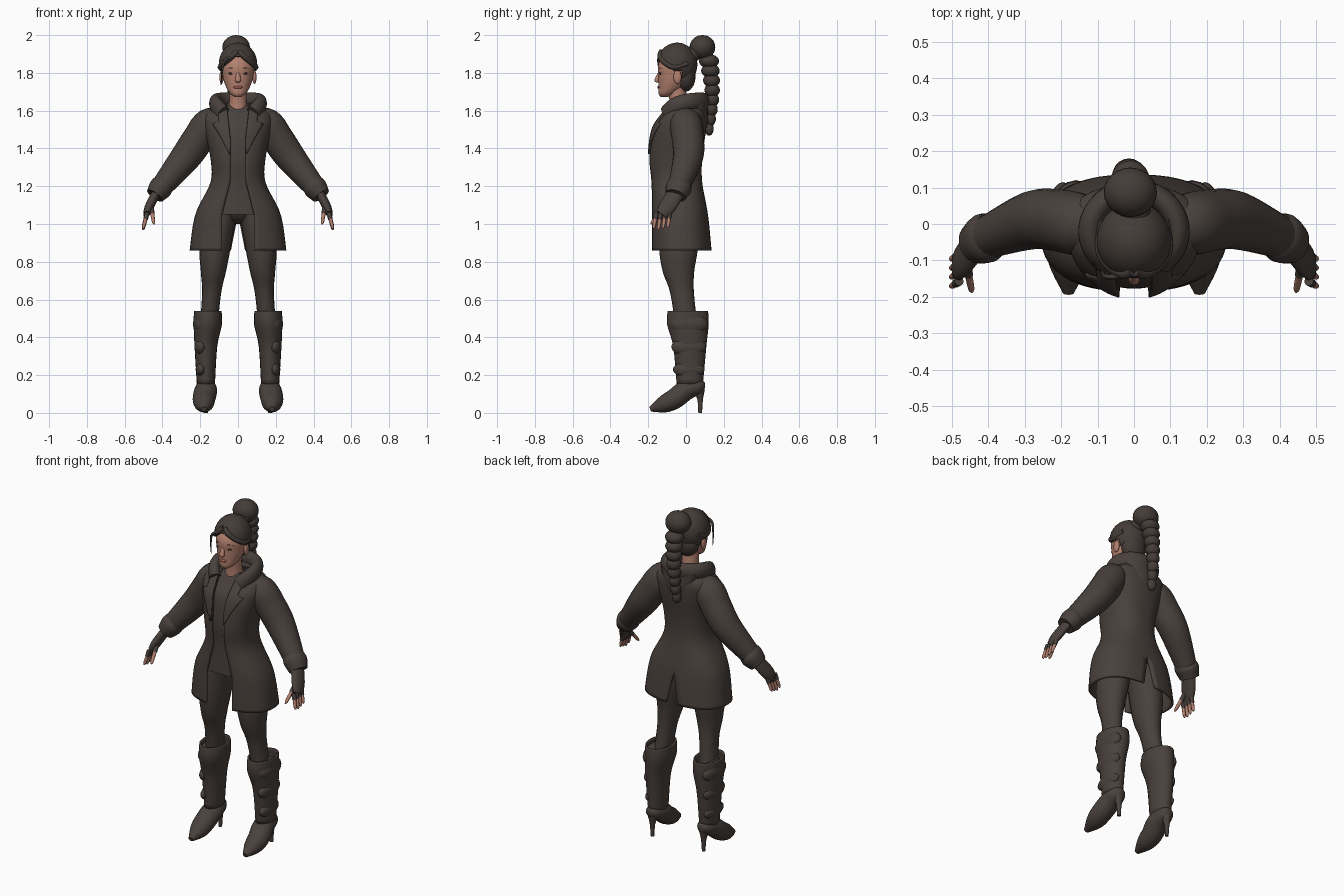
import bpy, bmesh
from math import sin, cos, asin, pi, tau
from mathutils import Vector, Matrix

start = bpy.data.objects.get("Cube")
if start:
    bpy.data.objects.remove(start, do_unlink=True)

UP, BACK = Vector((0, 0, 1)), Vector((0, 1, 0))


def material(name, *rgb):
    mat = bpy.data.materials.new(name)
    mat.use_nodes = True
    mat.diffuse_color = (*rgb, 1)
    mat.node_tree.nodes["Principled BSDF"].inputs["Base Color"].default_value = (*rgb, 1)
    return mat


CLOTH = material("dark brown cloth", .066, .052, .045)
HAIR = material("dark brown hair", .058, .045, .039)
SKIN = material("skin", .46, .22, .16)
LIPS = material("lips", .33, .11, .09)
EYE = material("dark eyes", .05, .03, .025)


def finish(name, bm, mat, mirror=False, thick=0):
    """Turns a bmesh into a smooth object with optional mirror and thickness."""
    bmesh.ops.recalc_face_normals(bm, faces=bm.faces[:])
    mesh = bpy.data.meshes.new(name)
    bm.to_mesh(mesh)
    bm.free()
    mesh.materials.append(mat)
    ob = bpy.data.objects.new(name, mesh)
    bpy.context.collection.objects.link(ob)
    bpy.ops.object.select_all(action='DESELECT')
    ob.select_set(True)
    bpy.context.view_layer.objects.active = ob
    bpy.ops.object.shade_smooth_by_angle(angle=.9)
    if mirror:
        ob.modifiers.new("mirror", 'MIRROR').merge_threshold = .002
    if thick:
        solid = ob.modifiers.new("thickness", 'SOLIDIFY')
        solid.thickness, solid.offset = thick, 0


def join_rings(name, rings, mat, closed=True, cap=True, **options):
    """Joins a list of point rings with quads."""
    bm = bmesh.new()
    loops = [[bm.verts.new(p) for p in ring] for ring in rings]
    count = len(loops[0])
    for low, high in zip(loops, loops[1:]):
        for i in range(count if closed else count - 1):
            j = (i + 1) % count
            bm.faces.new((low[i], low[j], high[j], high[i]))
    if closed and cap:
        bm.faces.new(loops[0])
        bm.faces.new(loops[-1])
    finish(name, bm, mat, **options)


def spline(rows, steps=5):
    """Runs a smooth curve through rows of numbers."""
    out = []
    last = len(rows) - 1
    for i in range(last):
        quad = [rows[max(0, min(last, i + k))] for k in range(-1, 3)]
        for k in range(steps):
            t = k / steps
            out.append([b + t / 2 * (c - a + t * (2*a - 5*b + 4*c - d + t * (3*(b - c) + d - a)))
                        for a, b, c, d in zip(*quad)])
    return out + [list(rows[-1])]


def tube(name, rows, mat, squash=1, ref=BACK, flat=False, sides=20, **options):
    """Sweeps an ellipse along rows of x, y, z, radius."""
    rows = spline(rows)
    points = [Vector(row[:3]) for row in rows]
    rings = []
    for i, (centre, row) in enumerate(zip(points, rows)):
        along = points[min(i + 1, len(points) - 1)] - points[max(i - 1, 0)]
        along = UP if flat else along.normalized()
        side = ref.cross(along).normalized()
        other = along.cross(side) * squash
        angles = [tau * k / sides for k in range(sides)]
        rings.append([centre + row[3] * (side * cos(a) + other * sin(a)) for a in angles])
    join_rings(name, rings, mat, **options)


def blob(name, centre, size, mat, keep=None, segments=24, **options):
    """Makes an ellipsoid, keeping only the faces that pass a rule."""
    bm = bmesh.new()
    place = Matrix.Translation(centre) @ Matrix.Diagonal((*size, 1))
    bmesh.ops.create_uvsphere(bm, u_segments=segments, v_segments=segments * 2 // 3, radius=1, matrix=place)
    if keep:
        drop = [face for face in bm.faces if not keep(face.calc_center_median())]
        bmesh.ops.delete(bm, geom=drop, context='FACES')
    finish(name, bm, mat, **options)


# Coat and shirt share one profile: z, half width, front y, back y
profile = spline([(.86, .25, -.18, .13), (1.05, .22, -.18, .11), (1.22, .14, -.18, .08),
                  (1.35, .14, -.19, .08), (1.5, .17, -.17, .1), (1.58, .17, -.12, .1),
                  (1.63, .08, -.08, .08)], steps=7)
BOXY = .82


def front_gap(z):
    return min(.085, .04 + max(0, 1.23 - z) / 4) + max(0, z - 1.45) / 9


def angle_at(x, width):
    return asin(min(1, x / width) ** (1 / BOXY))


def outline(row, angle):
    z, width, front, back = row
    c = cos(angle)
    bulge = abs(c) ** BOXY * (1 if c > 0 else -1)
    return (width * max(0, sin(angle)) ** BOXY, (front + back) / 2 - (back - front) / 2 * bulge, z)


def half_ring(row, gap, slit, count=26):
    first, last = angle_at(gap, row[1]), pi - angle_at(slit, row[1])
    return [outline(row, first + (last - first) * k / count) for k in range(count + 1)]


coat = [half_ring(row, front_gap(row[0]), max(0, 1.05 - row[0]) / 5) for row in profile]
join_rings("coat", coat, CLOTH, closed=False, mirror=True, thick=.012)

inset = .013
shirt = [half_ring((z, width - inset, front + inset, back - inset), 0, 0)
         for z, width, front, back in profile if z > 1.04]
join_rings("shirt", shirt, CLOTH, closed=False, mirror=True)

# Lapels follow the coat front and step in at a notch
lapels = []
for row in profile:
    z = row[0]
    if 1.36 < z < 1.62:
        reach = min(.09, (z - 1.36) / 2) if z < 1.54 else .05
        edge = [outline(row, angle_at(front_gap(z) + reach * k / 6, row[1])) for k in range(7)]
        lapels.append([Vector(p) - BACK * .011 for p in edge])
join_rings("lapels", lapels, CLOTH, closed=False, mirror=True, thick=.009)

# Hood folded down around the neck
turns = [2.4 * k / 6 for k in range(-6, 7)]
tube("hood_collar", [(.12 * sin(a), .11 * cos(a) - .02, 1.65 - .002 * a ** 4, .033) for a in turns],
     CLOTH, squash=1.4, ref=UP)
tube("hood_drape", [(0, .09, 1.49, .02), (0, .08, 1.54, .08), (0, .06, 1.64, .12)],
     CLOTH, squash=.45, flat=True)

# Sleeves with cuffs
tube("sleeves", [(.08, 0, 1.54, .06), (.15, 0, 1.53, .085), (.21, .01, 1.45, .085),
                 (.28, .01, 1.35, .08), (.41, -.04, 1.19, .057)], CLOTH, mirror=True)
tube("cuffs", [(.39, -.03, 1.21, .057), (.41, -.04, 1.19, .063), (.44, -.055, 1.15, .05)],
     CLOTH, squash=1.1, mirror=True)

# Fingerless gloves and fingers
tube("gloves", [(.43, -.05, 1.17, .024), (.47, -.1, 1.09, .024), (.485, -.13, 1.05, .016)],
     CLOTH, squash=1.9, mirror=True)


def finger(name, base, tip, radius):
    base, tip = Vector(base), Vector(tip)
    middle = base.lerp(tip, .4)
    tube(name + "_glove_sections", [(*base, radius), (*middle, radius * .9)], CLOTH, sides=10, mirror=True)
    tube(name + "_tips", [(*middle, radius * .75), (*base.lerp(tip, .85), radius * .65),
                          (*tip, radius / 4)], SKIN, sides=10, mirror=True)


for i, label in enumerate(("index_finger", "middle_finger", "ring_finger", "little_finger")):
    finger(label, (.48, .024 * i - .157, 1.06), (.503, .025 * i - .172, .968 + abs(i - 1) / 150), .013)
finger("thumb", (.46, -.11, 1.09), (.445, -.187, 1), .014)

# Hips and legs
blob("hips", (0, -.035, 1.1), (.15, .11, .1), CLOTH)
tube("legs", [(.08, -.04, 1.1, .08), (.12, -.04, .88, .082), (.13, -.04, .75, .067),
              (.14, -.02, .63, .05), (.16, .01, .4, .047)], CLOTH, squash=1.25, flat=True, mirror=True)

# Boots: open shaft, gathered folds, foot and heel
tube("boot_shafts", [(.16, .01, .54, .068), (.16, .01, .47, .07), (.17, .02, .35, .055),
                     (.17, .02, .15, .043)], CLOTH, squash=1.5, flat=True, cap=False, mirror=True, thick=.01)
for i, label in enumerate(("upper", "middle", "lower")):
    size = (.043 - .007 * i, .1 - .008 * i, .06 - .009 * i)
    blob(label + "_boot_folds", (.195, .015, .47 - .12 * i), size, CLOTH, mirror=True)
tube("boot_feet", [(.17, .1, .14, .02), (.17, .07, .14, .045), (.17, 0, .12, .06), (.18, -.06, .075, .06),
                   (.18, -.12, .045, .05), (.18, -.19, .02, .015)], CLOTH, squash=.9, ref=UP, mirror=True)
tube("boot_heels", [(.17, .07, .12, .03), (.17, .075, .07, .015), (.17, .075, 0, .01)],
     CLOTH, mirror=True, sides=12)

# Neck, head and face
tube("neck", [(0, -.03, 1.57, .06), (0, -.04, 1.64, .047), (0, -.05, 1.74, .047)], SKIN)
tube("head", [(0, -.115, 1.672, .016), (0, -.1, 1.69, .042), (0, -.075, 1.73, .065), (0, -.06, 1.78, .08),
              (0, -.055, 1.85, .083), (0, -.055, 1.93, .03)], SKIN, squash=1.08, flat=True, sides=32)
tube("nose", [(0, -.14, 1.805, .008), (0, -.154, 1.76, .015), (0, -.145, 1.748, .007)],
     SKIN, squash=.9, flat=True)
blob("lips", (0, -.144, 1.724), (.024, .008, .008), LIPS)
blob("eyes", (.034, -.135, 1.797), (.016, .007, .006), EYE, mirror=True)
tube("eyebrows", [(.015, -.143, 1.82, .003), (.035, -.138, 1.826, .004), (.058, -.123, 1.82, .002)],
     HAIR, ref=UP, sides=8, mirror=True)
blob("ears", (.087, -.045, 1.778), (.011, .021, .036), SKIN, mirror=True)


# Hair cap with an open face, and swept front locks
def hairline(p):
    return p.z > 1.885 - 6 * p.x ** 2 if p.y < -.065 else p.z > 1.81 or p.y > -.02


blob("hair_cap", (0, -.047, 1.845), (.099, .104, .112), HAIR, keep=hairline, segments=64, thick=.006)
blob("nape_hair", (0, -.005, 1.78), (.075, .055, .08), HAIR)
tube("front_locks", [(.004, -.13, 1.915, .014), (.035, -.135, 1.885, .015), (.075, -.105, 1.85, .015),
                     (.095, -.06, 1.83, .013), (.085, .01, 1.85, .012)], HAIR, ref=UP, mirror=True)
tube("loose_strand", [(-.025, -.14, 1.89, .007), (-.075, -.145, 1.855, .007), (-.09, -.125, 1.735, .002)],
     HAIR, sides=8)

# High bun and hanging braid
blob("bun", (-.01, .087, 1.936), (.073, .068, .064), HAIR)
blob("bun_base", (0, .035, 1.9), (.045, .05, .04), HAIR)
for i in range(8):
    radius = .053 - .004 * i
    blob(f"braid_{i + 1}", (-.01 - .002 * i, .122 + .017 * sin(i * pi / 7), 1.862 - .051 * i),
         (radius, radius, .037), HAIR, segments=20)
